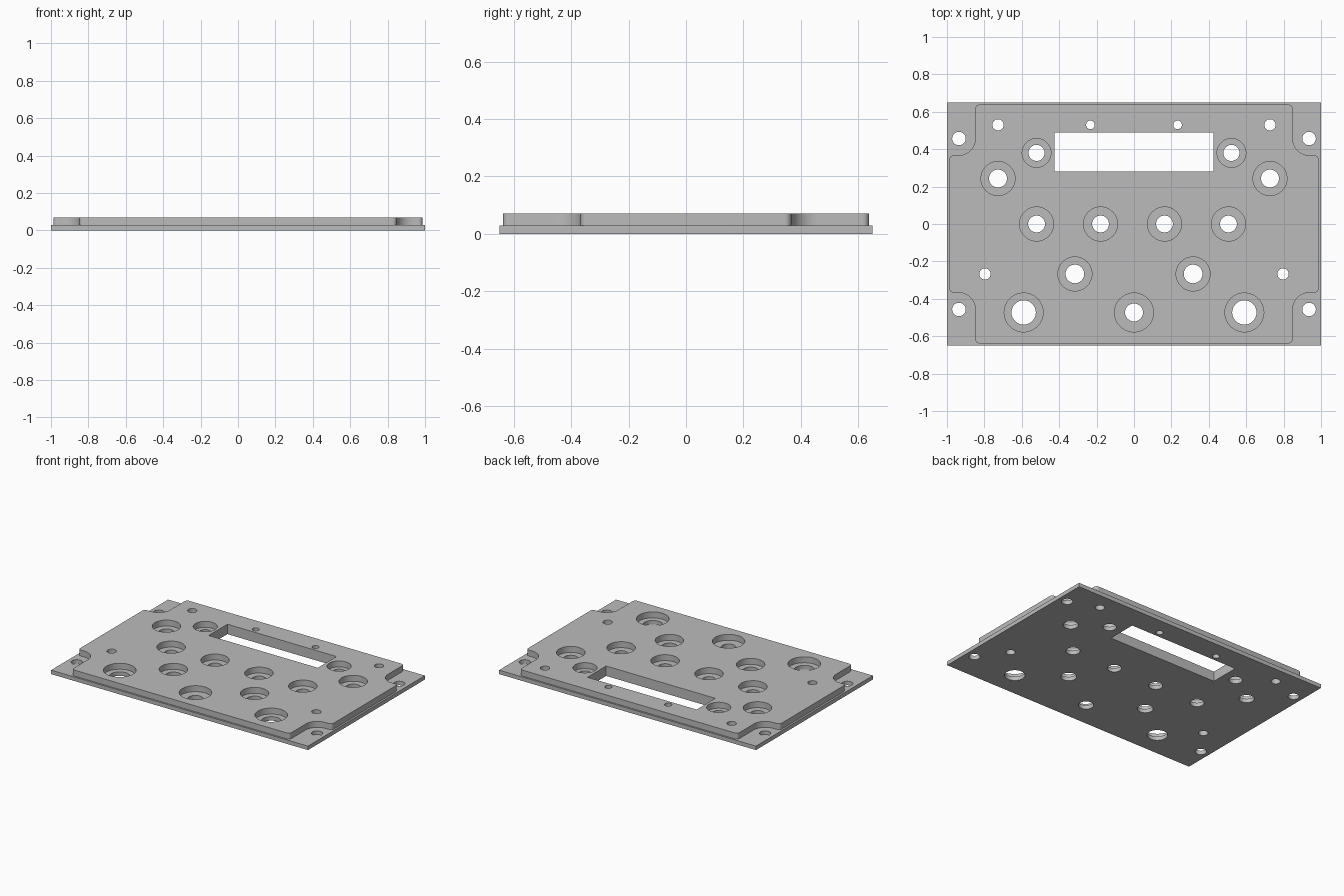
import bpy, bmesh, math
from mathutils import Matrix, Vector

cube = bpy.data.objects.get("Cube")
if cube:
    bpy.data.objects.remove(cube)

BASE_H, TOP_H = 0.028, 0.07

grey = bpy.data.materials.new("plain grey")
grey.use_nodes = True
grey.diffuse_color = (0.5, 0.5, 0.5, 1)
grey.node_tree.nodes["Principled BSDF"].inputs["Base Color"].default_value = (0.5, 0.5, 0.5, 1)


def make(name, bm):
    bmesh.ops.recalc_face_normals(bm, faces=bm.faces)
    mesh = bpy.data.meshes.new(name)
    bm.to_mesh(mesh)
    bm.free()
    mesh.materials.append(grey)
    obj = bpy.data.objects.new(name, mesh)
    bpy.context.collection.objects.link(obj)
    return obj


def prism(bm, points, z0, z1):
    face = bm.faces.new([bm.verts.new((x, y, z0)) for x, y in points])
    new = bmesh.ops.extrude_face_region(bm, geom=[face])["geom"]
    verts = [v for v in new if isinstance(v, bmesh.types.BMVert)]
    bmesh.ops.translate(bm, verts=verts, vec=(0, 0, z1 - z0))


def box(bm, x, y0, y1, z0, z1):
    prism(bm, [(-x, y0), (x, y0), (x, y1), (-x, y1)], z0, z1)


def circle(x, y, r, n=48):
    return [(x + r * math.cos(math.tau * i / n), y + r * math.sin(math.tau * i / n))
            for i in range(n)]


def rounded(corners, steps=10):
    """Round each right-angled corner (x, y, radius) of a closed outline."""
    out = []
    for i, (x, y, r) in enumerate(corners):
        p = Vector((x, y))
        a = (Vector(corners[i - 1][:2]) - p).normalized() * r
        b = (Vector(corners[(i + 1) % len(corners)][:2]) - p).normalized() * r
        for k in range(steps + 1):
            t = math.pi / 2 * k / steps
            out.append(p + a * (1 - math.sin(t)) + b * (1 - math.cos(t)))
    return out


def combine(target, tool, operation):
    mod = target.modifiers.new(operation.lower(), "BOOLEAN")
    mod.operation, mod.object, mod.solver = operation, tool, "EXACT"
    bpy.context.view_layer.objects.active = target
    bpy.ops.object.modifier_apply(modifier=mod.name)
    bpy.data.objects.remove(tool)


# Base plate
bm = bmesh.new()
box(bm, 1, -0.65, 0.65, 0, BASE_H)
plate = make("panel_plate", bm)

# Raised panel with notched corners
quarter = [(0.987, 0.367, 0.022), (0.848, 0.367, 0.09), (0.848, 0.638, 0.022)]
upper = quarter + [(-x, y, r) for x, y, r in reversed(quarter)]
outline = upper + [(-x, -y, r) for x, y, r in upper]
bm = bmesh.new()
prism(bm, rounded(outline), BASE_H / 2, TOP_H)
combine(plate, make("raised_panel", bm), "UNION")

# Holes: mirrored ones first, as (x, y, hole radius, counterbore radius)
mirrored = [
    (0.936, 0.457, 0.036, 0), (0.936, -0.457, 0.036, 0),
    (0.727, 0.53, 0.03, 0), (0.233, 0.53, 0.023, 0), (0.797, -0.267, 0.03, 0),
    (0.521, 0.38, 0.043, 0.077), (0.727, 0.243, 0.048, 0.091),
    (0.316, -0.267, 0.05, 0.091), (0.59, -0.473, 0.065, 0.104),
]
holes = [(s * x, y, r, c) for x, y, r, c in mirrored for s in (-1, 1)]
holes += [(-0.521 + 0.342 * i, 0, 0.045, 0.091) for i in range(4)]
holes.append((0, -0.473, 0.048, 0.104))

# Through holes and display window
bm = bmesh.new()
for x, y, r, c in holes:
    prism(bm, circle(x, y, r), -0.1, 0.2)
box(bm, 0.425, 0.281, 0.489, -0.1, 0.2)
combine(plate, make("through_cutter", bm), "DIFFERENCE")

# Counterbores through the raised panel only
bm = bmesh.new()
for x, y, r, c in holes:
    if c:
        prism(bm, circle(x, y, c), BASE_H, 0.2)
combine(plate, make("counterbore_cutter", bm), "DIFFERENCE")

# Smooth curved walls, sharp rims
bpy.ops.object.select_all(action="DESELECT")
plate.select_set(True)
bpy.context.view_layer.objects.active = plate
bpy.ops.object.shade_smooth_by_angle(angle=math.radians(30))
